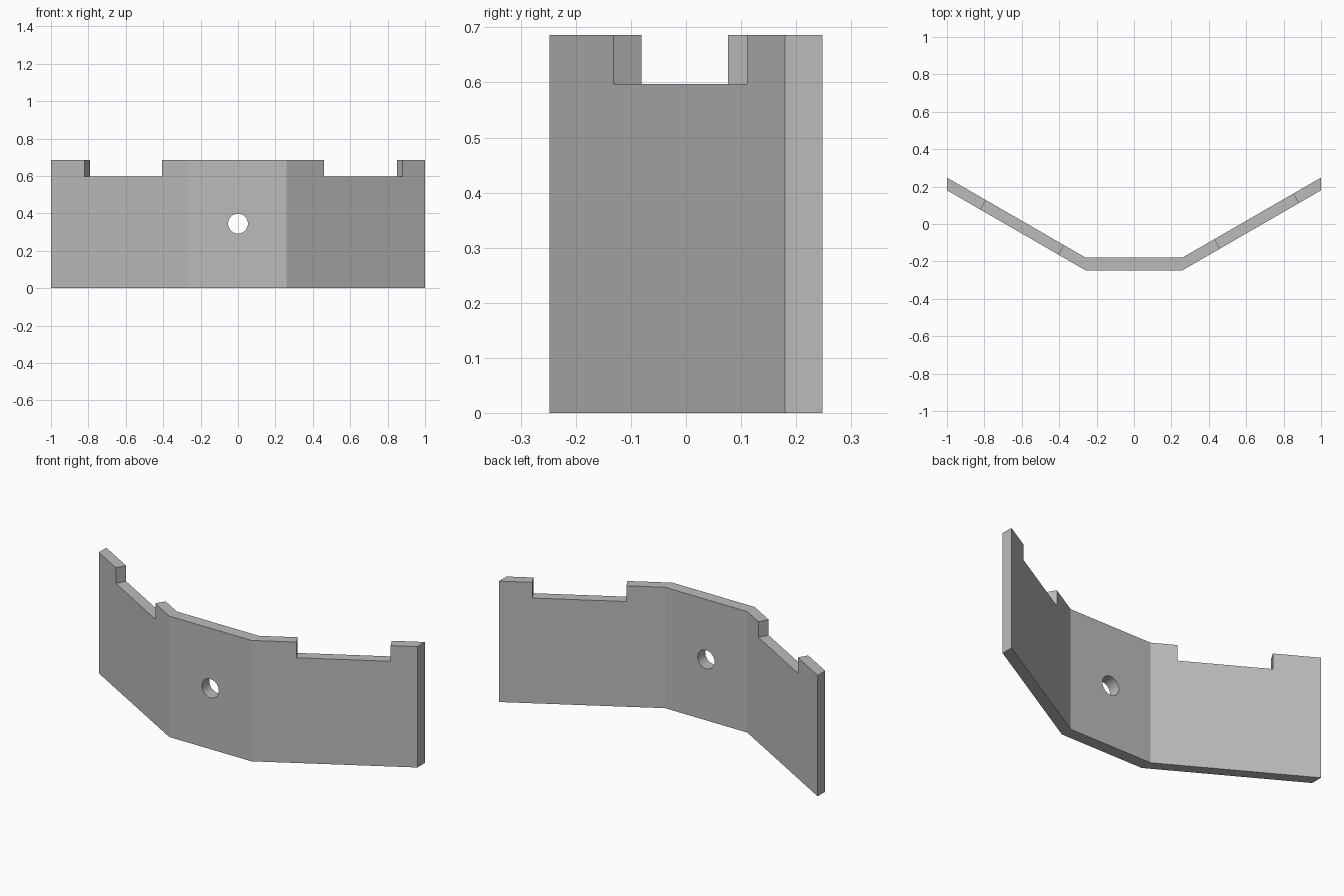
import bpy
import bmesh
import math
from mathutils import Matrix, Vector

cube = bpy.data.objects.get("Cube")
if cube:
    bpy.data.objects.remove(cube, do_unlink=True)

HEIGHT = 0.686
NOTCH_Z = 0.597
THICK = 0.068
BEND_X = 0.258
WING = Vector((1 - BEND_X, 0.43, 0)).normalized()

grey = bpy.data.materials.new("plain_grey")
grey.use_nodes = True
colour = (0.5, 0.5, 0.5, 1)
grey.diffuse_color = colour
grey.node_tree.nodes["Principled BSDF"].inputs["Base Color"].default_value = colour


def make_object(name, bm):
    bmesh.ops.recalc_face_normals(bm, faces=bm.faces)
    mesh = bpy.data.meshes.new(name)
    bm.to_mesh(mesh)
    bm.free()
    obj = bpy.data.objects.new(name, mesh)
    bpy.context.collection.objects.link(obj)
    obj.data.materials.append(grey)
    return obj


def prism(name, outline, z0, z1):
    bm = bmesh.new()
    face = bm.faces.new([bm.verts.new((x, y, z0)) for x, y in outline])
    up = bmesh.ops.extrude_face_region(bm, geom=[face])["geom"]
    verts = [v for v in up if isinstance(v, bmesh.types.BMVert)]
    bmesh.ops.translate(bm, verts=verts, vec=(0, 0, z1 - z0))
    return make_object(name, bm)


# Bent plate: front line, then the same line moved back
front = [(-1, 0.18), (-BEND_X, -0.248), (BEND_X, -0.248), (1, 0.18)]
back = [(x, y + THICK) for x, y in reversed(front)]
plate = prism("bent_plate", front + back, 0, HEIGHT)


# Notch cutters, square to each wing, from front-face x positions
def notch_cutter(name, side, x_in, x_out):
    along = Vector((side * WING.x, WING.y))
    normal = Vector((-side * WING.y, WING.x))
    pts = []
    for x, depth in ((x_in, -0.05), (x_out, -0.05), (x_out, 0.12), (x_in, 0.12)):
        start = Vector((side * BEND_X, -0.248))
        p = start + along * ((x - BEND_X) / WING.x) + normal * depth
        pts.append((p.x, p.y))
    return prism(name, pts, NOTCH_Z, HEIGHT + 0.1)


cutters = [notch_cutter("left_notch_cutter", 1, 0.46, 0.88),
           notch_cutter("right_notch_cutter", -1, 0.405, 0.82)]

# Round hole through the middle panel
bm = bmesh.new()
bmesh.ops.create_cone(bm, cap_ends=True, segments=48, radius1=0.053,
                      radius2=0.053, depth=0.3,
                      matrix=Matrix.Translation((0, -0.215, 0.345))
                      @ Matrix.Rotation(math.pi / 2, 4, "X"))
cutters.append(make_object("hole_cutter", bm))

for cutter in cutters:
    mod = plate.modifiers.new(cutter.name, "BOOLEAN")
    mod.operation = "DIFFERENCE"
    mod.solver = "EXACT"
    mod.object = cutter

# Apply the cuts, then drop the cutters
bpy.context.view_layer.objects.active = plate
plate.select_set(True)
for mod in list(plate.modifiers):
    bpy.ops.object.modifier_apply(modifier=mod.name)
for cutter in cutters:
    bpy.data.objects.remove(cutter, do_unlink=True)
bpy.ops.object.shade_smooth_by_angle(angle=math.radians(25))
